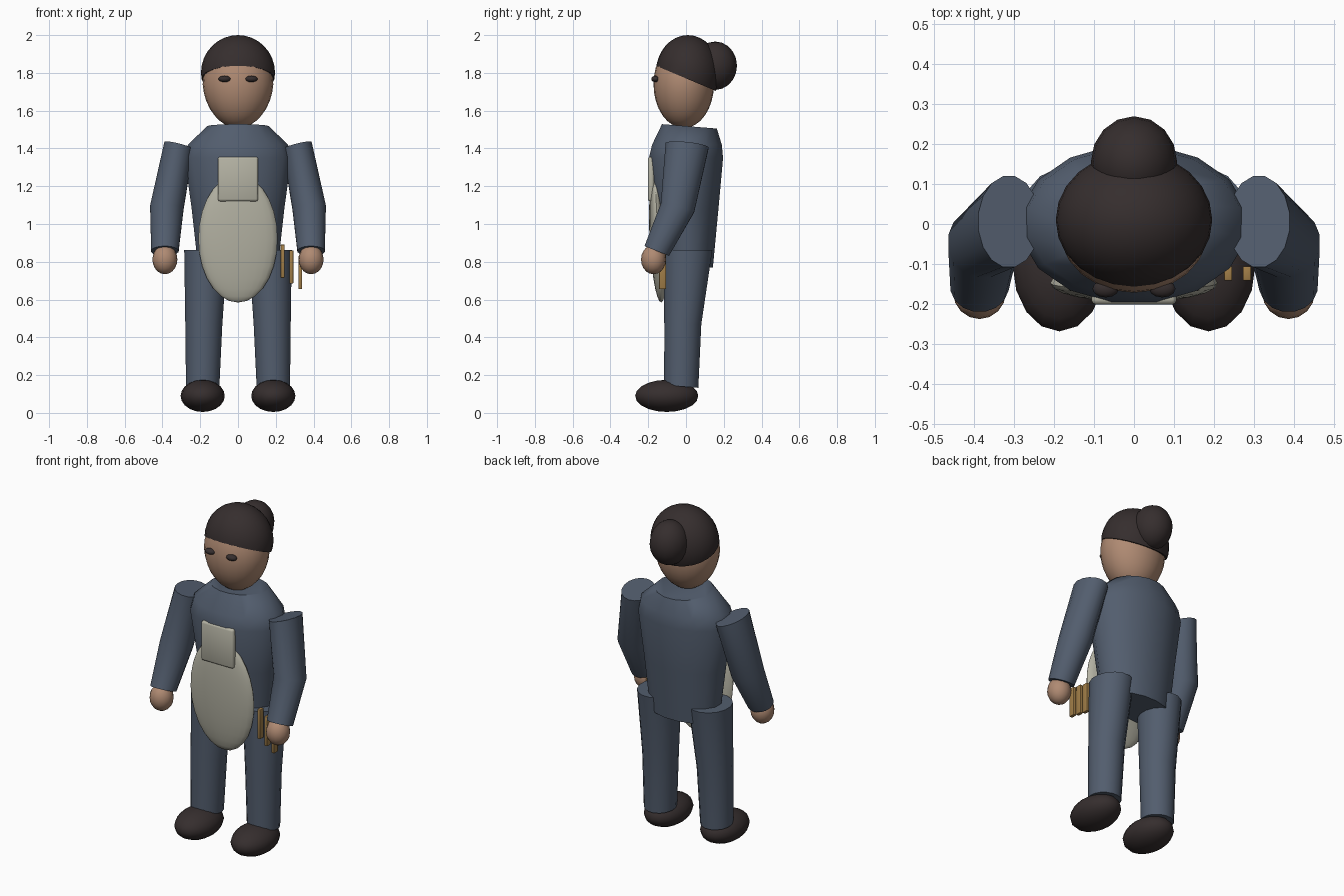
import bpy, bmesh, math
from mathutils import Vector

cube = bpy.data.objects.get("Cube")
if cube:
    bpy.data.objects.remove(cube, do_unlink=True)


def material(name, rgb):
    m = bpy.data.materials.new(name)
    m.use_nodes = True
    m.diffuse_color = (*rgb, 1)
    bsdf = m.node_tree.nodes["Principled BSDF"]
    bsdf.inputs["Base Color"].default_value = (*rgb, 1)
    bsdf.inputs["Roughness"].default_value = 0.8
    return m


SLATE = material("slate cloth", (0.085, 0.11, 0.155))
SKIN = material("skin", (0.43, 0.255, 0.17))
DARK = material("dark brown", (0.036, 0.027, 0.027))
LINEN = material("pale linen", (0.46, 0.45, 0.37))
WOOD = material("wood", (0.36, 0.21, 0.065))


def finish(name, bm, mat, angle=50):
    """Turn a bmesh into a shaded object."""
    bmesh.ops.recalc_face_normals(bm, faces=bm.faces)
    mesh = bpy.data.meshes.new(name)
    bm.to_mesh(mesh)
    bm.free()
    mesh.materials.append(mat)
    ob = bpy.data.objects.new(name, mesh)
    bpy.context.collection.objects.link(ob)
    bpy.ops.object.select_all(action='DESELECT')
    ob.select_set(True)
    bpy.context.view_layer.objects.active = ob
    bpy.ops.object.shade_smooth_by_angle(angle=math.radians(angle))
    return ob


def ball(centre, radii, segments=16, rings=10):
    bm = bmesh.new()
    bmesh.ops.create_uvsphere(bm, u_segments=segments, v_segments=rings, radius=1)
    for v in bm.verts:
        v.co = Vector(c + r * k for c, r, k in zip(centre, radii, v.co))
    return bm


def loft(rings, sides=16):
    """Capped tube; ring = (x, y, z, rx, ry, slope along x, slope along y)."""
    bm = bmesh.new()
    loops = []
    for x, y, z, rx, ry, sx, sy in rings:
        loop = []
        for i in range(sides):
            a = math.tau * (i + 0.5) / sides
            dx, dy = rx * math.cos(a), ry * math.sin(a)
            loop.append(bm.verts.new((x + dx, y + dy, z + sx * dx + sy * dy)))
        loops.append(loop)
    for low, high in zip(loops, loops[1:]):
        for i in range(sides):
            j = (i + 1) % sides
            bm.faces.new((low[i], low[j], high[j], high[i]))
    bm.faces.new(loops[0])
    bm.faces.new(loops[-1])
    return bm


def box(name, centre, size, mat, bevel):
    bm = bmesh.new()
    bmesh.ops.create_cube(bm, size=1)
    for v in bm.verts:
        v.co = Vector(c + s * k for c, s, k in zip(centre, size, v.co))
    bmesh.ops.bevel(bm, geom=bm.edges[:], offset=bevel, segments=2,
                    profile=0.5, affect='EDGES')
    return finish(name, bm, mat)


# Torso
finish("torso", loft([
    (0, 0.01, 0.77, 0.215, 0.135, 0, 0),
    (0, 0.005, 1.08, 0.25, 0.17, 0, 0),
    (0, 0.0, 1.35, 0.288, 0.2, 0, 0),
    (0, 0.005, 1.42, 0.27, 0.188, 0, 0),
    (0, 0.018, 1.517, 0.165, 0.148, 0, -0.08)]), SLATE)

# Head, with the jaw narrowing towards the chin
head = ball((0, -0.012, 1.74), (0.187, 0.16, 0.232), 24, 16)
for v in head.verts:
    if v.co.z < 1.74:
        v.co.x *= 1 - 0.3 * (1.74 - v.co.z)
finish("head", head, SKIN)

# Hair cap, sliced along a line that falls towards the nape
hair = ball((0, 0.01, 1.8), (0.196, 0.17, 0.2), 24, 16)
cut = bmesh.ops.bisect_plane(hair, geom=hair.verts[:] + hair.edges[:] + hair.faces[:],
                             plane_co=(0, -0.01, 1.775), plane_no=(0, 0.42, 1),
                             clear_inner=True)
rim = [e for e in cut["geom_cut"] if isinstance(e, bmesh.types.BMEdge)]
bmesh.ops.holes_fill(hair, edges=rim)
finish("hair", hair, DARK)
finish("hair_bun", ball((0, 0.155, 1.838), (0.108, 0.115, 0.128)), DARK)

# Apron and bib
apron = finish("apron", ball((0, 0, 0), (0.21, 0.045, 0.338), 24, 14), LINEN)
apron.location = (0, -0.148, 0.922)
apron.rotation_euler.x = 0.05
box("apron_bib", (0, -0.185, 1.238), (0.214, 0.034, 0.236), LINEN, 0.012)

# Paired limbs and eyes
for side, s in (("left", 1), ("right", -1)):
    finish(side + "_leg", loft([
        (s * 0.187, -0.025, 0.14, 0.09, 0.092, 0, -0.08),
        (s * 0.181, -0.017, 0.47, 0.1, 0.1, 0, 0),
        (s * 0.17, 0.01, 0.862, 0.117, 0.132, 0, 0)]), SLATE)
    finish(side + "_shoe", ball((s * 0.187, -0.102, 0.09),
                                (0.117, 0.167, 0.085)), DARK)
    finish(side + "_arm", loft([
        (s * 0.387, -0.155, 0.857, 0.074, 0.066, 0, -0.4),
        (s * 0.377, -0.045, 1.085, 0.09, 0.09, s * 0.1, -0.25),
        (s * 0.313, 0.006, 1.415, 0.078, 0.116, s * 0.25, -0.1)]), SLATE)
    finish(side + "_hand", ball((s * 0.387, -0.172, 0.812),
                                (0.066, 0.066, 0.078)), SKIN)
    finish(side + "_eye", ball((s * 0.071, -0.162, 1.768),
                               (0.033, 0.022, 0.017), 12, 8), DARK)

# Row of wooden tools at the left hip
for i in range(3):
    box(f"hip_tool_{i + 1}", (0.236 + 0.047 * i, -0.124, 0.803 - 0.03 * i),
        (0.02, 0.036, 0.176), WOOD, 0.003)
